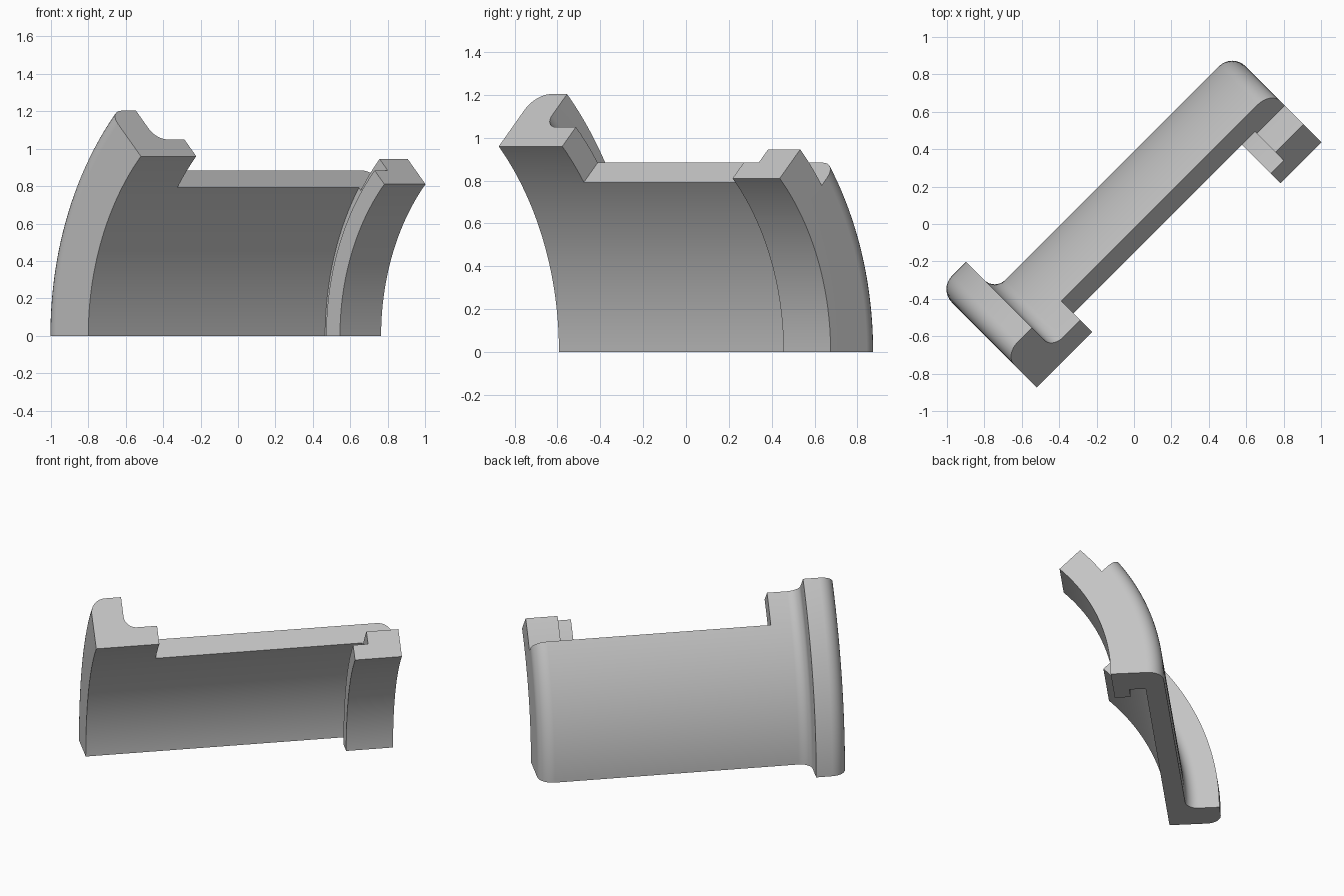
import bpy, bmesh
from math import sin, cos, acos, radians, pi, sqrt

cube = bpy.data.objects.get("Cube")
if cube:
    bpy.data.objects.remove(cube, do_unlink=True)

AXIS = 1.21           # distance of the sweep axis from the centre
BORE, WALL, RIM = 1.357, 1.485, 1.702
LIP_IN, LIP_STEP, LIP_OUT = 1.146, 1.25, 1.337
LEFT, FLANGE, COLLAR = -0.985, -0.778, -0.566
HOOK, GROOVE, RIGHT = 0.707, 0.806, 1.018
CLEARANCE = 0.31      # how far the wall edge is set back from the end plane


def arc(s, r, radius, a0, a1, steps=8):
    """Rounded corner in the (along axis, radius) profile plane."""
    angles = [radians(a0 + (a1 - a0) * i / steps) for i in range(steps + 1)]
    return [(s + radius * cos(a), r + radius * sin(a)) for a in angles]


def sweep(name, profile, start, end, steps):
    """Turn a closed profile about the diagonal axis between two angles."""
    bm = bmesh.new()
    rings = []
    for i in range(steps + 1):
        ring = []
        for s, r in profile:
            a = start(r) + (end - start(r)) * i / steps
            t = r * cos(a) - AXIS
            ring.append(bm.verts.new(((s - t) / sqrt(2), (s + t) / sqrt(2), r * sin(a))))
        rings.append(ring)
    n = len(profile)
    for a, b in zip(rings, rings[1:]):
        for j in range(n):
            k = (j + 1) % n
            bm.faces.new((a[j], a[k], b[k], b[j]))
    bm.faces.new(rings[0])
    bm.faces.new(rings[-1][::-1])
    bmesh.ops.recalc_face_normals(bm, faces=bm.faces)
    mesh = bpy.data.meshes.new(name)
    bm.to_mesh(mesh)
    bm.free()
    obj = bpy.data.objects.new(name, mesh)
    bpy.context.collection.objects.link(obj)
    return obj


# Shell: flange, filleted collar, wall, rounded end plate and hooked lip
FILLET, ROUND = 0.08, 0.1
profile = [(LEFT, BORE)]
profile += arc(LEFT + ROUND, RIM - ROUND, ROUND, 180, 90)
profile += [(FLANGE, RIM)]
profile += arc(FLANGE + FILLET, WALL + FILLET, FILLET, 180, 270)
profile += arc(RIGHT - ROUND, WALL - ROUND, ROUND, 90, 0)
profile += [(RIGHT, LIP_IN), (HOOK, LIP_IN), (HOOK, LIP_STEP),
            (GROOVE, LIP_STEP), (GROOVE, BORE)]
shell = sweep("curved_shell", profile, lambda r: 0, pi / 4, 48)

# Set the top edge of the wall back, leaving collar and lip standing proud
cut_profile = [(COLLAR, LIP_OUT), (COLLAR, 1.6), (1.1, 1.6), (1.1, LIP_OUT)]
cutter = sweep("wall_edge_cutter", cut_profile,
               lambda r: acos(CLEARANCE / (r * sqrt(2))) - pi / 4, radians(52), 16)
cutter.hide_render = True

bpy.ops.object.select_all(action='DESELECT')
shell.select_set(True)
bpy.context.view_layer.objects.active = shell
cut = shell.modifiers.new("edge_cut", 'BOOLEAN')
cut.operation = 'DIFFERENCE'
cut.solver = 'EXACT'
cut.object = cutter
bpy.ops.object.modifier_apply(modifier=cut.name)
bpy.data.objects.remove(cutter, do_unlink=True)

# Plain grey
grey = bpy.data.materials.new("light_grey")
grey.use_nodes = True
colour = (0.55, 0.55, 0.55, 1)
grey.diffuse_color = colour
grey.node_tree.nodes["Principled BSDF"].inputs["Base Color"].default_value = colour
shell.data.materials.clear()
shell.data.materials.append(grey)

bpy.ops.object.shade_smooth_by_angle(angle=radians(30))
normals = shell.modifiers.new("clean_normals", 'WEIGHTED_NORMAL')
normals.keep_sharp = True
